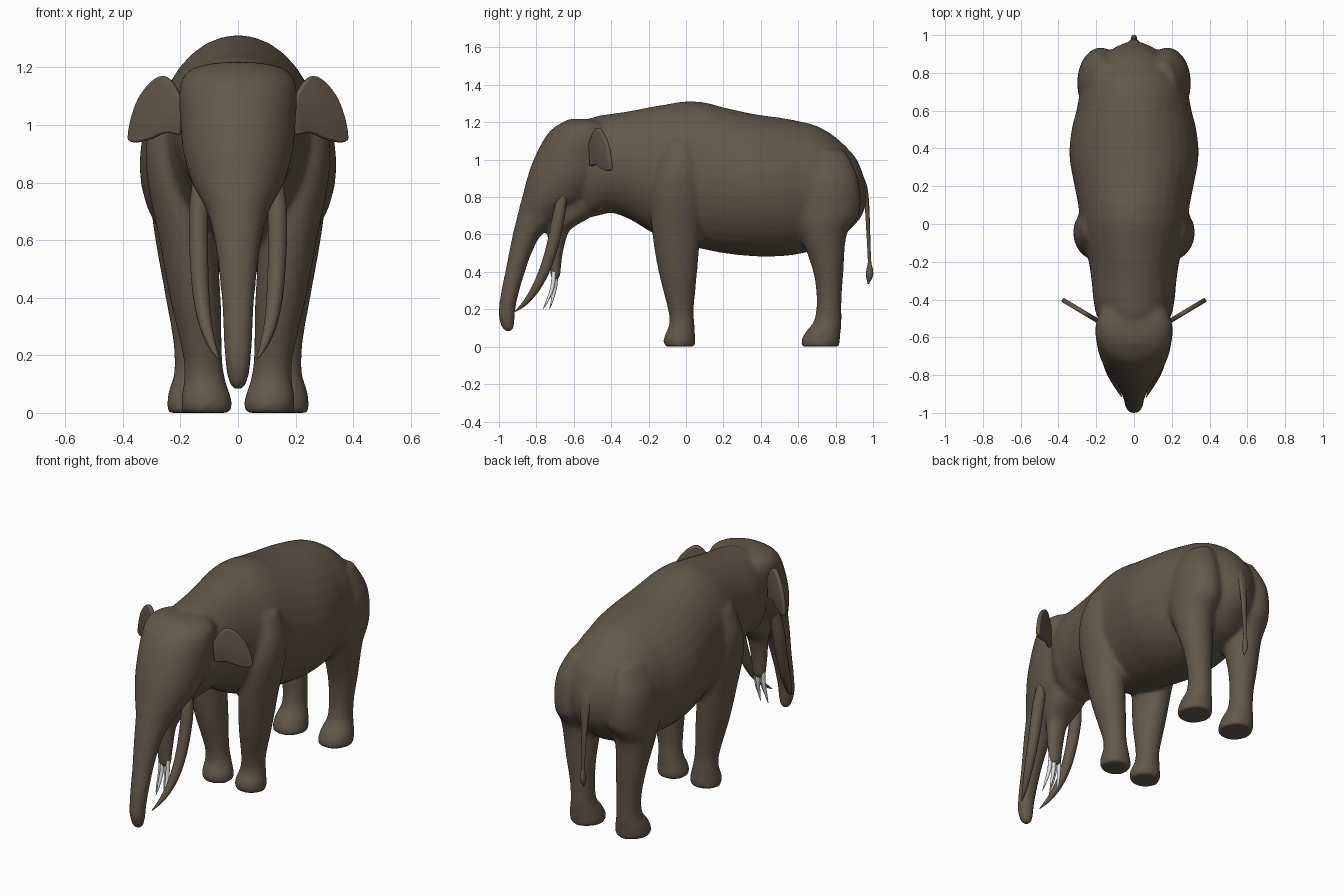
import bpy, bmesh, math


def material(name, rgb):
    m = bpy.data.materials.new(name)
    m.diffuse_color = (*rgb, 1)
    return m


BROWN = material("brown hide", (0.125, 0.098, 0.068))
WHITE = material("pale tips", (0.75, 0.77, 0.78))


def smooth_path(pts, steps=6):
    """Catmull-Rom interpolation of tuples of any length."""
    out = []
    for i in range(len(pts) - 1):
        a, b, c, d = pts[max(i - 1, 0)], pts[i], pts[i + 1], pts[min(i + 2, len(pts) - 1)]
        for s in range(steps):
            t = s / steps
            out.append(tuple(0.5 * (2 * q + (r - p) * t + (2 * p - 5 * q + 4 * r - u) * t * t
                                    + (3 * q - p - 3 * r + u) * t ** 3)
                             for p, q, r, u in zip(a, b, c, d)))
    return out + [tuple(pts[-1])]


def loft(bm, stations, axis="z", side=1, n=32):
    """Elliptical rings: (height, low, high, x0, x1), or (height, low, high, half width)."""
    full = [s if len(s) == 5 else (*s[:3], -s[3], s[3]) for s in stations]
    rings = []
    for t, a0, a1, x0, x1 in smooth_path(full):
        ring = []
        for k in range(n):
            w = 2 * math.pi * k / n
            x = side * ((x0 + x1) / 2 + (x1 - x0) / 2 * math.cos(w))
            a = (a0 + a1) / 2 + (a1 - a0) / 2 * math.sin(w)
            ring.append(bm.verts.new((x, a, t) if axis == "z" else (x, t, a)))
        rings.append(ring)
    faces = [bm.faces.new(rings[0]), bm.faces.new(rings[-1])]
    for r, q in zip(rings, rings[1:]):
        for k in range(n):
            j = (k + 1) % n
            faces.append(bm.faces.new((r[k], r[j], q[j], q[k])))
    bmesh.ops.recalc_face_normals(bm, faces=faces)


def make(name, bm, mat):
    me = bpy.data.meshes.new(name)
    bm.to_mesh(me)
    bm.free()
    me.materials.append(mat)
    for p in me.polygons:
        p.use_smooth = True
    ob = bpy.data.objects.new(name, me)
    bpy.context.collection.objects.link(ob)
    return ob


def tube(name, pts, mat):
    """Tapered round tube through (x, y, z, radius) points."""
    cu = bpy.data.curves.new(name, "CURVE")
    cu.dimensions = "3D"
    cu.bevel_depth = 1
    cu.bevel_resolution = 4
    cu.use_fill_caps = True
    path = smooth_path(pts)
    sp = cu.splines.new("POLY")
    sp.points.add(len(path) - 1)
    for p, (x, y, z, r) in zip(sp.points, path):
        p.co = (x, y, z, 1)
        p.radius = r
    sp.use_smooth = True
    cu.materials.append(mat)
    ob = bpy.data.objects.new(name, cu)
    bpy.context.collection.objects.link(ob)


# Body: torso, head with trunk, jaw and legs fused into one skin
bm = bmesh.new()
loft(bm, [(-.6, .72, 1.15, .10), (-.5, .695, 1.225, .19), (-.4, .715, 1.245, .215),
          (-.3, .68, 1.26, .225), (-.2, .62, 1.28, .24), (-.1, .57, 1.297, .265),
          (0, .54, 1.312, .285), (.1, .52, 1.306, .295), (.2, .50, 1.28, .315),
          (.36, .483, 1.245, .342), (.5, .483, 1.225, .33), (.6, .495, 1.207, .305),
          (.7, .52, 1.18, .285), (.8, .56, 1.12, .25), (.9, .65, 1.02, .15),
          (.94, .70, .94, .09), (.965, .77, .86, .03)], axis="y")
# head and trunk
loft(bm, [(.08, -.965, -.935, .012), (.1, -.985, -.92, .03), (.15, -1, -.914, .042),
          (.2, -1.002, -.912, .047), (.3, -.988, -.89, .052), (.4, -.967, -.86, .058),
          (.5, -.947, -.825, .068), (.6, -.927, -.77, .082), (.7, -.902, -.65, .108),
          (.75, -.89, -.57, .135), (.8, -.876, -.5, .16), (.9, -.85, -.42, .19),
          (1, -.815, -.38, .2), (1.1, -.765, -.36, .205), (1.16, -.72, -.38, .195),
          (1.2, -.66, -.42, .15), (1.218, -.62, -.5, .06)])
# lower jaw
loft(bm, [(.36, -.72, -.675, .036), (.4, -.727, -.67, .044), (.5, -.735, -.658, .052),
          (.6, -.74, -.632, .062), (.64, -.74, -.6, .08), (.7, -.74, -.5, .1),
          (.77, -.72, -.45, .11)])
for s in (1, -1):
    # front leg
    loft(bm, [(0, -.115, .048, .025, .194), (.03, -.121, .052, .02, .198),
              (.06, -.115, .049, .026, .196), (.12, -.09, .046, .045, .188),
              (.2, -.097, .042, .055, .192), (.4, -.147, .06, .06, .237),
              (.6, -.18, .077, .075, .274), (.8, -.19, .09, .1, .314),
              (.95, -.16, .08, .12, .318), (1.1, -.11, .06, .13, .27)], side=s)
    # rear leg
    loft(bm, [(0, .617, .82, .056, .245), (.03, .615, .823, .055, .247),
              (.08, .64, .827, .065, .24), (.14, .685, .832, .083, .222),
              (.25, .698, .832, .085, .226), (.4, .68, .842, .08, .252),
              (.6, .61, .86, .07, .287), (.72, .56, .93, .05, .3),
              (.9, .57, .92, .06, .29), (1.05, .6, .85, .08, .22)], side=s)
body = make("body", bm, BROWN)
rm = body.modifiers.new("fuse", "REMESH")
rm.mode = "VOXEL"
rm.voxel_size = .012
rm.use_smooth_shade = True
sm = body.modifiers.new("soften", "SMOOTH")
sm.factor = .5
sm.iterations = 12

# Ears: flat flaps angled backwards
OUTLINE = [(.19, 1.08), (.225, 1.145), (.262, 1.17), (.305, 1.145), (.345, 1.09), (.37, 1.02),
           (.38, .96), (.372, .943), (.345, .94), (.30, .952), (.25, .972), (.2, .965)]
for s, label in ((1, "right"), (-1, "left")):
    bm = bmesh.new()
    vs = [bm.verts.new((s * x, -.4 + (x - .38) * .6, z)) for x, z in smooth_path(OUTLINE, 4)]
    bm.faces.new(vs if s == 1 else vs[::-1])
    ear = make(label + "_ear", bm, BROWN)
    so = ear.modifiers.new("thickness", "SOLIDIFY")
    so.thickness = .024
    so.offset = 0
    bv = ear.modifiers.new("round", "BEVEL")
    bv.width = .008
    bv.segments = 3
    # Tusk
    tube(label + "_tusk", [(s * .132, -.66, .81, .026), (s * .137, -.68, .7, .034),
                           (s * .137, -.7, .6, .034), (s * .134, -.725, .5, .032),
                           (s * .127, -.76, .4, .029), (s * .113, -.805, .31, .023),
                           (s * .09, -.86, .235, .014), (s * .066, -.915, .187, .002)], BROWN)

# Pale prongs hanging from the jaw
for i, x in enumerate((-.027, -.009, .009, .027)):
    y = -.035 if i % 2 else 0
    tube(f"jaw_prong_{i + 1}", [(x, -.695 + y * .3, .40, .012), (x * 1.1, -.7 + y * .4, .32, .011),
                                (x * 1.3, -.715 + y * .7, .25, .007),
                                (x * 1.4, -.73 + y, .2, .001)], WHITE)

# Tail with tuft
bm = bmesh.new()
loft(bm, [(.335, .972, .978, .002), (.38, .962, 1, .016), (.42, .966, .998, .014),
          (.46, .972, .99, .01), (.6, .965, .985, .015), (.75, .955, .98, .024),
          (.85, .935, .97, .033), (.92, .9, .945, .028)], n=16)
make("tail", bm, BROWN)
